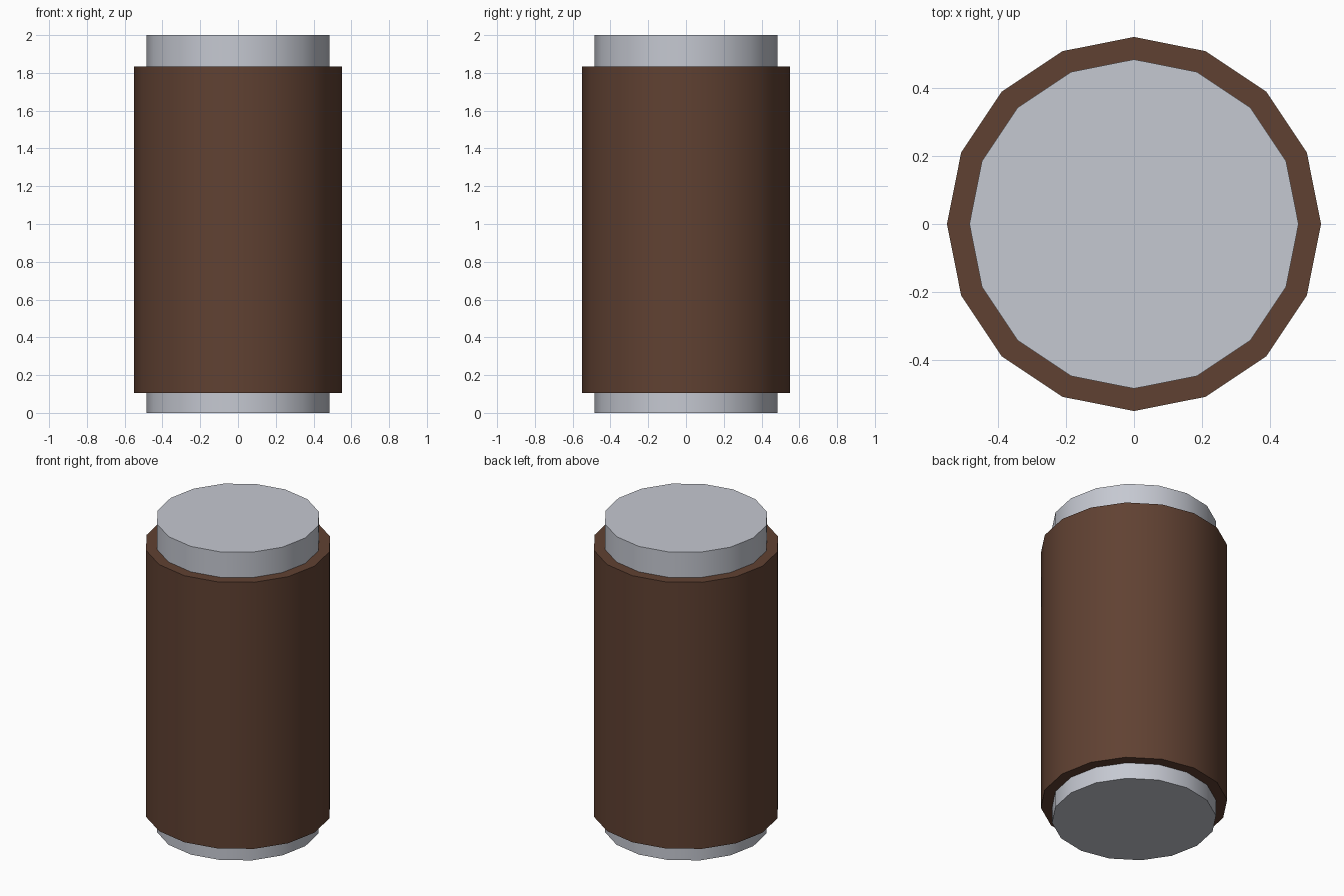
import bpy

if "Cube" in bpy.data.objects:
    bpy.data.objects.remove(bpy.data.objects["Cube"])


def material(name, rgb):
    m = bpy.data.materials.new(name)
    m.diffuse_color = (*rgb, 1.0)
    m.use_nodes = True
    m.node_tree.nodes["Principled BSDF"].inputs["Base Color"].default_value = m.diffuse_color
    return m


def cylinder(name, radius, z0, z1, mat):
    # 16-sided upright cylinder with a corner on each axis
    bpy.ops.mesh.primitive_cylinder_add(
        vertices=16, radius=radius, depth=z1 - z0, location=(0, 0, (z0 + z1) / 2))
    ob = bpy.context.object
    ob.name = name
    ob.data.materials.append(mat)
    bpy.ops.object.shade_smooth_by_angle()
    return ob


grey = material("light grey metal", (0.56, 0.58, 0.64))
brown = material("dark brown", (0.117, 0.053, 0.032))

# Metal core showing at both ends
cylinder("metal_core", 0.484, 0.0, 2.0, grey)
# Brown sleeve wrapped round the core
cylinder("brown_sleeve", 0.55, 0.105, 1.835, brown)
